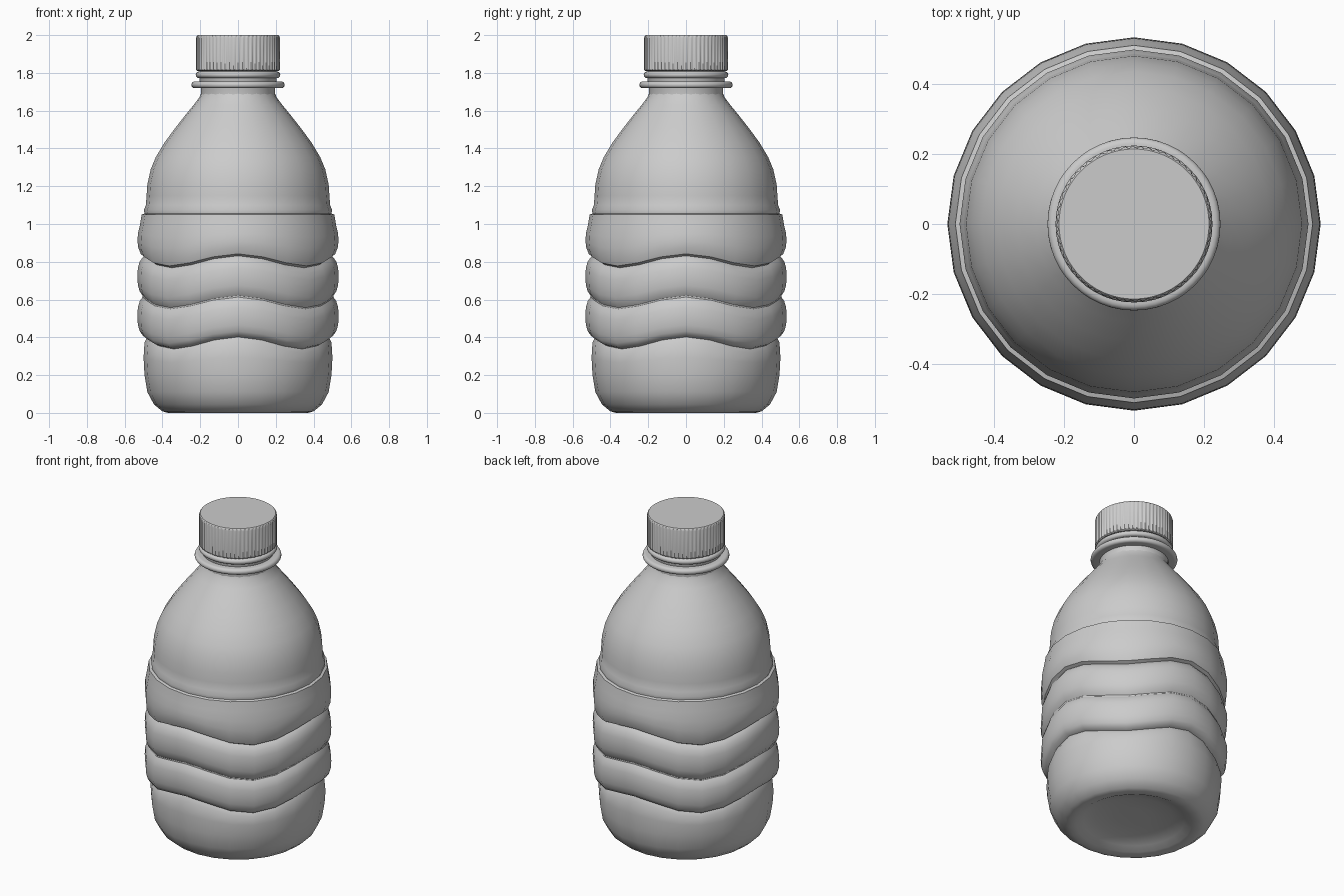
import bpy, bmesh, math

if "Cube" in bpy.data.objects:
    bpy.data.objects.remove(bpy.data.objects["Cube"])


def lathe(name, profile, segs, wave=0.0, knurl=0.0, angle=35):
    """Spin (radius, z, weight) points; weight scales the wave / knurl."""
    bm = bmesh.new()
    rings = []
    for r, z, w in profile:
        ring = []
        for i in range(segs):
            a = 2 * math.pi * i / segs
            rr = r - knurl * w * (i % 4 > 1)
            zz = z + wave * w * math.cos(4 * a)
            ring.append(bm.verts.new((rr * math.cos(a), rr * math.sin(a), zz)))
        rings.append(ring)
    for lo, hi in zip(rings, rings[1:]):
        for i in range(segs):
            j = (i + 1) % segs
            bm.faces.new((lo[i], lo[j], hi[j], hi[i]))
    bm.faces.new(rings[0][::-1])
    bm.faces.new(rings[-1])
    me = bpy.data.meshes.new(name)
    bm.to_mesh(me)
    bm.free()
    ob = bpy.data.objects.new(name, me)
    bpy.context.collection.objects.link(ob)
    bpy.context.view_layer.objects.active = ob
    ob.select_set(True)
    bpy.ops.object.shade_smooth_by_angle(angle=math.radians(angle))
    ob.select_set(False)
    return ob


# Lower body with recessed base
base = [(0.10, 0.05, 0), (0.22, 0.045, 0), (0.29, 0.025, 0), (0.33, 0.005, 0),
        (0.37, 0.0, 0), (0.40, 0.008, 0), (0.445, 0.045, 0), (0.48, 0.11, 0),
        (0.495, 0.20, 0), (0.50, 0.28, 0.4), (0.495, 0.345, 0.9), (0.48, 0.37, 1)]

# Wavy grip: two full ribs, then the taller top rib
grip = []
for lo, hi in ((0.375, 0.585), (0.585, 0.795)):
    h = hi - lo
    for r, t in ((0.505, 0.02), (0.52, 0.12), (0.53, 0.28), (0.533, 0.5),
                 (0.53, 0.72), (0.52, 0.88), (0.505, 0.98)):
        grip.append((r, lo + t * h, 1))
grip += [(0.495, 0.80, 1), (0.515, 0.81, 1), (0.528, 0.845, 0.9), (0.532, 0.89, 0.6),
         (0.53, 0.94, 0.3), (0.52, 0.99, 0), (0.51, 1.05, 0), (0.495, 1.055, 0)]

# Shoulder
shoulder = [(0.498, 1.075, 0), (0.488, 1.10, 0), (0.484, 1.15, 0), (0.48, 1.21, 0),
            (0.462, 1.29, 0), (0.435, 1.355, 0), (0.39, 1.43, 0), (0.335, 1.505, 0),
            (0.28, 1.575, 0), (0.235, 1.63, 0), (0.205, 1.67, 0), (0.197, 1.69, 0)]
lathe("bottle_body", base + grip + shoulder, 24, wave=0.032)


def collar(name, r, z, h, inner=0.18):
    pts = [(inner, z - h, 0)]
    for k in range(9):
        a = math.pi * (k / 8 - 0.5)
        pts.append((r - h + h * math.cos(a), z + h * math.sin(a), 0))
    lathe(name, pts + [(inner, z + h, 0)], 48, angle=50)


# Neck, support ring and tamper band
lathe("neck", [(0.197, 1.66, 0), (0.197, 1.74, 0), (0.205, 1.76, 0), (0.205, 1.82, 0)], 48)
collar("support_ring", 0.247, 1.737, 0.018)
collar("tamper_band", 0.224, 1.79, 0.017)

# Knurled screw cap
lathe("cap", [(0.215, 1.81, 1), (0.222, 1.815, 1), (0.222, 1.985, 1),
              (0.219, 1.995, 0.3), (0.214, 2.0, 0)], 240, knurl=0.004, angle=30)
